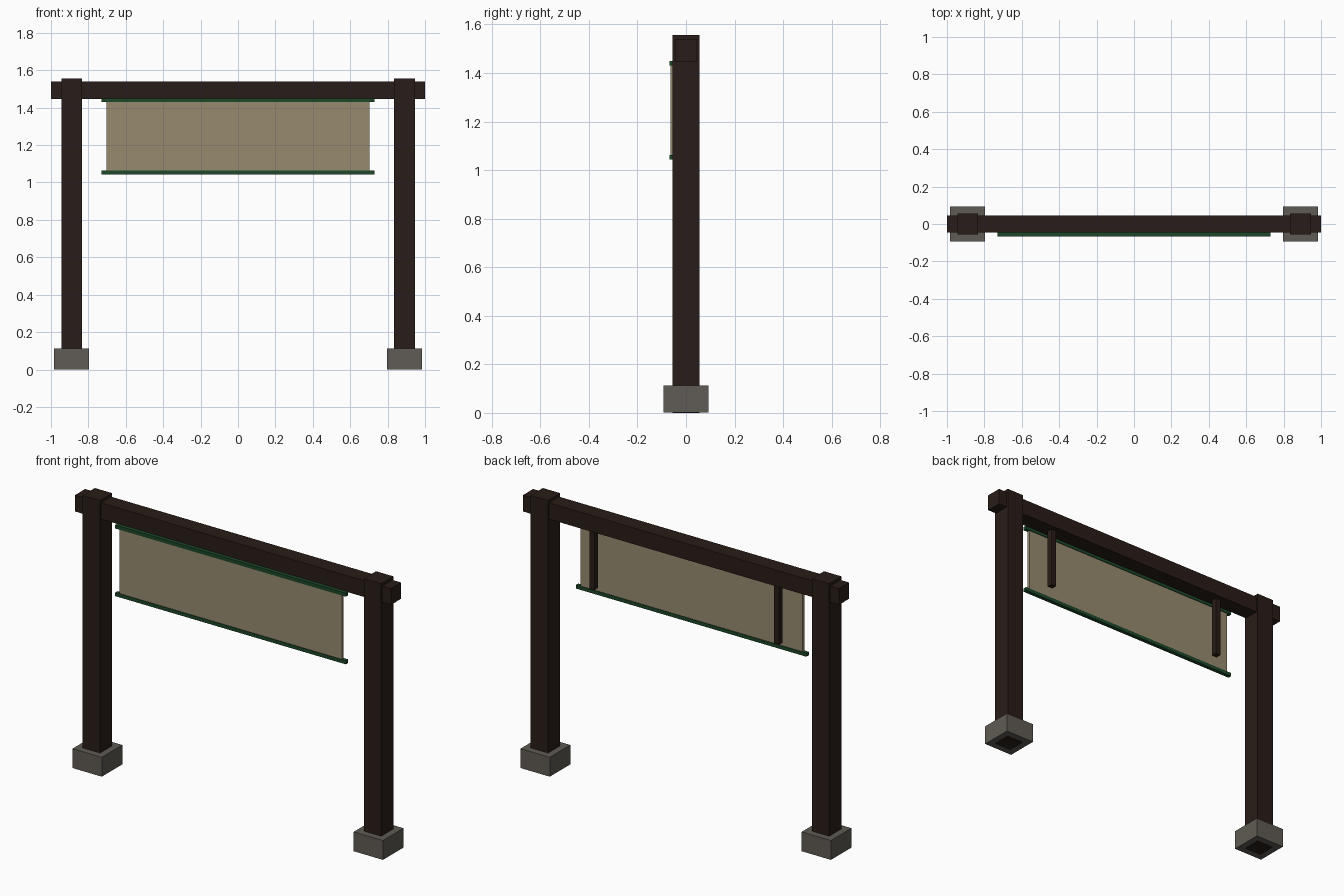
import bpy, bmesh
from mathutils import Vector

if "Cube" in bpy.data.objects:
    bpy.data.objects.remove(bpy.data.objects["Cube"])


def material(name, color):
    m = bpy.data.materials.new(name)
    m.diffuse_color = (*color, 1)
    m.use_nodes = True
    m.node_tree.nodes["Principled BSDF"].inputs["Base Color"].default_value = m.diffuse_color
    return m


WOOD = material("dark_wood", (0.022, 0.012, 0.009))
STONE = material("stone", (0.115, 0.105, 0.09))
CLOTH = material("cloth", (0.31, 0.26, 0.16))
GREEN = material("green_trim", (0.012, 0.065, 0.022))


def box(name, lo, hi, mat):
    """Axis-aligned box between two corners."""
    lo, hi = Vector(lo), Vector(hi)
    bm = bmesh.new()
    bmesh.ops.create_cube(bm, size=1)
    for v in bm.verts:
        v.co = Vector(c * s for c, s in zip(v.co, hi - lo)) + (lo + hi) / 2
    me = bpy.data.meshes.new(name)
    bm.to_mesh(me)
    bm.free()
    me.materials.append(mat)
    ob = bpy.data.objects.new(name, me)
    bpy.context.collection.objects.link(ob)
    return ob


def column(name, x, y, half, z0, z1, mat):
    """Square upright centred on x, y."""
    return box(name, (x - half, y - half, z0), (x + half, y + half, z1), mat)


# Posts, footings and rear hangers on both sides
for side, s in (("left", -1), ("right", 1)):
    column(f"{side}_footing", s * 0.89, 0, 0.0925, 0.001, 0.112, STONE)
    column(f"{side}_post", s * 0.89, 0, 0.055, 0, 1.557, WOOD)
    column(f"{side}_hanger", s * 0.585, 0, 0.016, 1.10, 1.46, WOOD)

# Crossbeam through the posts
box("crossbeam", (-1, -0.046, 1.447), (1, 0.046, 1.54), WOOD)

# Cloth banner with its top and bottom rails
box("banner", (-0.704, -0.064, 1.05), (0.704, -0.05, 1.44), CLOTH)
for name, z in (("top_rail", 1.44), ("bottom_rail", 1.053)):
    box(name, (-0.73, -0.068, z - 0.01), (0.73, -0.046, z + 0.01), GREEN)
